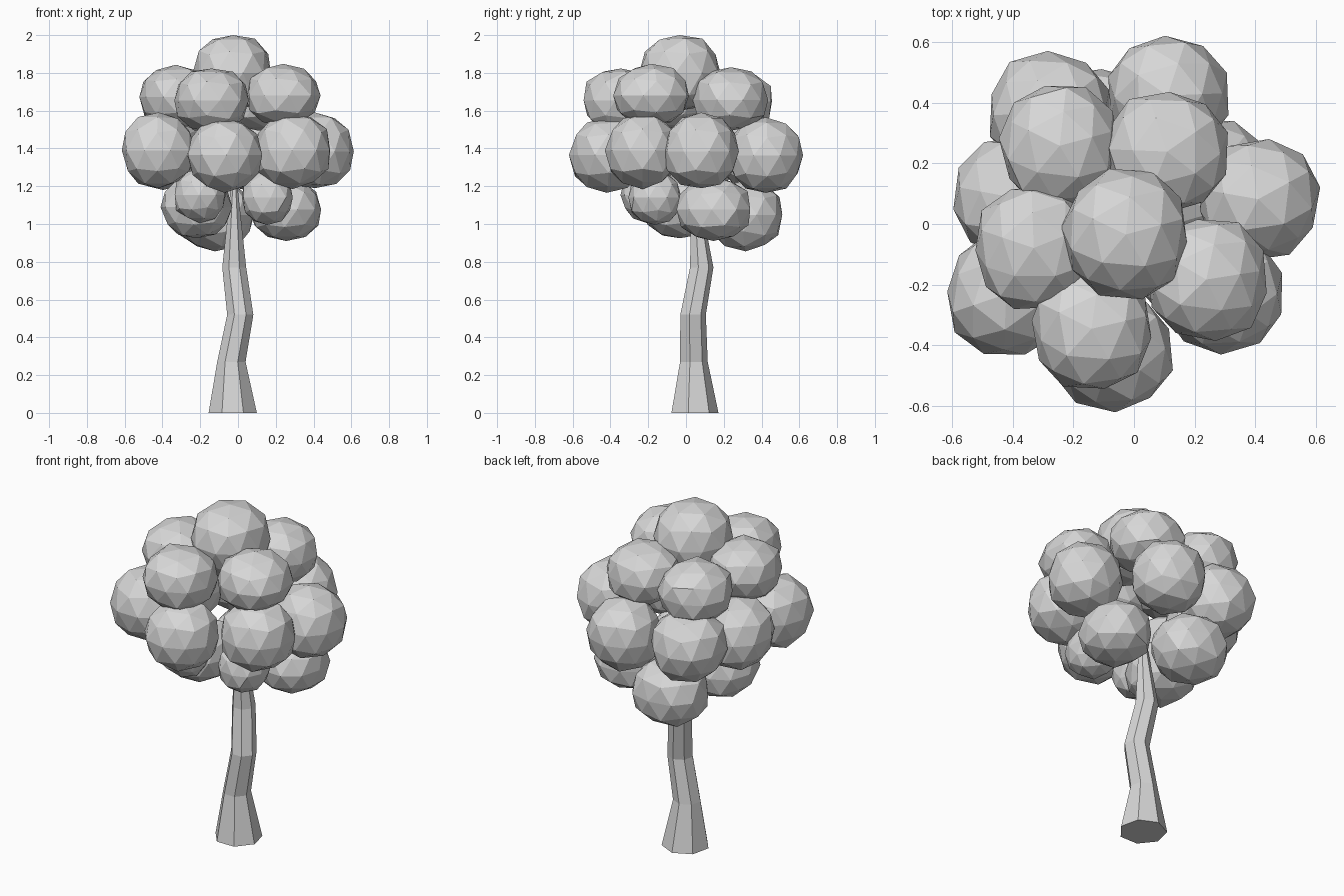
import bpy, bmesh, math, random
from mathutils import Vector

random.seed(4)
cube = bpy.data.objects.get("Cube")
if cube:
    bpy.data.objects.remove(cube)

grey = bpy.data.materials.new("plain_grey")
grey.use_nodes = True
COLOUR = (0.68, 0.68, 0.68, 1)
grey.diffuse_color = COLOUR
grey.node_tree.nodes["Principled BSDF"].inputs["Base Color"].default_value = COLOUR


def finish(bm, name):
    bmesh.ops.recalc_face_normals(bm, faces=bm.faces)
    mesh = bpy.data.meshes.new(name)
    bm.to_mesh(mesh)
    bm.free()
    mesh.materials.append(grey)
    obj = bpy.data.objects.new(name, mesh)
    bpy.context.collection.objects.link(obj)


def foliage_clump(name, centre, half):
    """Faceted, slightly boxy ball fitted to the given half sizes."""
    bm = bmesh.new()
    bmesh.ops.create_icosphere(bm, subdivisions=2, radius=1)
    turn = random.uniform(0, math.tau)
    for v in bm.verts:
        x, y, z = v.co
        p = Vector((x * math.cos(turn) - y * math.sin(turn),
                    x * math.sin(turn) + y * math.cos(turn), z))
        p = Vector([math.copysign(abs(c) ** 0.91, c) for c in p])
        v.co = p * random.uniform(0.96, 1.03)
    # Fit exactly to the wanted box
    for i in range(3):
        low = min(v.co[i] for v in bm.verts)
        high = max(v.co[i] for v in bm.verts)
        for v in bm.verts:
            t = (v.co[i] - low) / (high - low) * 2 - 1
            v.co[i] = centre[i] + half[i] * t
    finish(bm, name)


# Trunk: bent, tapering seven-sided column
SIDES = 7
bm = bmesh.new()
rings = []
for x, y, z, r in [(-.028, .041, 0, .131), (-.035, .038, .27, .077),
                   (.012, .034, .52, .071), (-.02, .08, .77, .065),
                   (-.02, .045, 1.2, .018)]:
    angles = [math.pi / 2 + math.tau * i / SIDES for i in range(SIDES)]
    rings.append([bm.verts.new((x + r * math.cos(a), y + r * math.sin(a), z))
                  for a in angles])
for low, high in zip(rings, rings[1:]):
    for i in range(SIDES):
        j = (i + 1) % SIDES
        bm.faces.new((low[i], low[j], high[j], high[i]))
bm.faces.new(rings[0])
bm.faces.new(rings[-1])
finish(bm, "trunk")

# Foliage layers: centres, with shared half sizes per layer
LAYERS = {
    "crown_top": ((.207, .215, .2), [(-.033, -.033, 1.8)]),
    "upper_foliage": ((.197, .2, .168), [
        (-.14, -.342, 1.655), (.24, -.185, 1.68), (-.325, -.08, 1.675),
        (-.248, .255, 1.65), (.112, .235, 1.662)]),
    "middle_foliage": ((.198, .2, .2), [
        (-.07, -.42, 1.365), (-.417, -.23, 1.39), (.29, -.23, 1.385),
        (.415, .08, 1.39), (.113, .42, 1.365), (-.277, .37, 1.375),
        (-.397, .09, 1.38)]),
    "lower_foliage": ((.19, .195, .17), [
        (.25, .145, 1.08), (-.22, -.03, 1.095)]),
    "low_back_foliage": ((.205, .195, .19), [(-.12, .315, 1.045)]),
    "small_low_foliage": ((.135, .14, .145), [
        (.155, -.165, 1.14), (-.2, -.207, 1.15)]),
}
for layer, (half, centres) in LAYERS.items():
    for n, centre in enumerate(centres, 1):
        foliage_clump(f"{layer}_{n}", centre, half)
